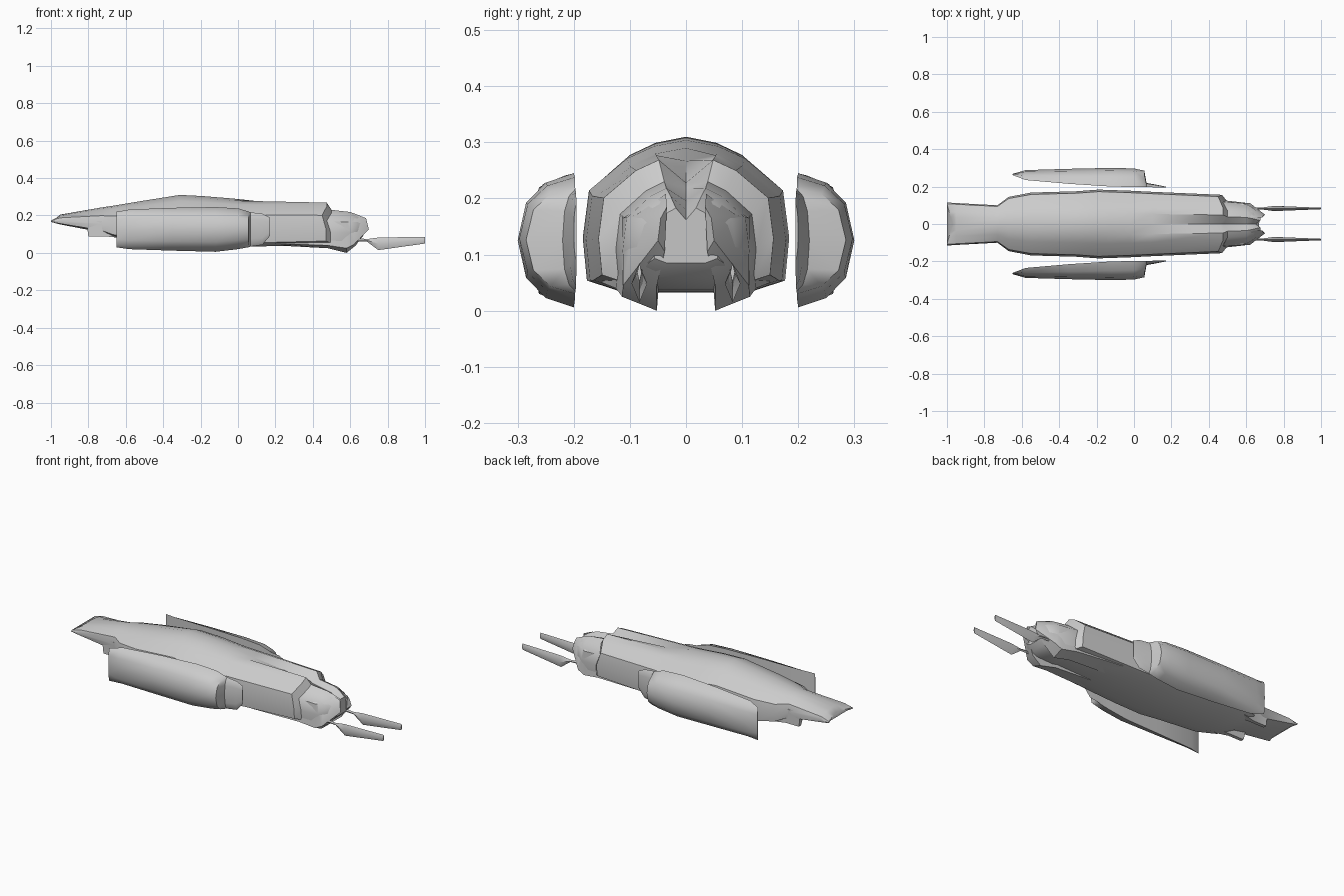
import bpy, bmesh, math


def finish(name, bm, angle):
    bmesh.ops.recalc_face_normals(bm, faces=bm.faces)
    me = bpy.data.meshes.new(name)
    bm.to_mesh(me)
    bm.free()
    ob = bpy.data.objects.new(name, me)
    bpy.context.collection.objects.link(ob)
    bpy.ops.object.select_all(action='DESELECT')
    ob.select_set(True)
    bpy.context.view_layer.objects.active = ob
    bpy.ops.object.shade_smooth_by_angle(angle=math.radians(angle))
    return ob


def loft(name, rings, angle=40, mirrored=False):
    bm = bmesh.new()
    vs = [[bm.verts.new(p) for p in r] for r in rings]
    for a, b in zip(vs, vs[1:]):
        n = len(a)
        for i in range(n):
            j = (i + 1) % n
            bm.faces.new((a[i], a[j], b[j], b[i]))
    bm.faces.new(vs[0])
    bm.faces.new(vs[-1])
    ob = finish(name, bm, angle)
    if mirrored:
        ob.modifiers.new("mirror", 'MIRROR').use_axis = (False, True, False)
    return ob


# half cross-section of the hull: (width fraction, height fraction)
HALF = [(0, 1), (.31, .96), (.57, .88), (.94, .67), (1, .36), (.96, .08), (.6, 0)]


def hull_ring(x, w, top, bot, dip=0, shift=(0,) * 7):
    half = []
    for i, (fy, fz) in enumerate(HALF):
        z = bot + (top - bot) * fz - (dip if i == 0 else 0)
        half.append((x + shift[i], w * fy, z))
    return half + [(px, -py, pz) for px, py, pz in reversed(half[1:])]


# main hull in one skin: wedge tail, grooved spine, serrated collar, notched nose
tail = (.03, .02, .012, 0, 0, 0, .015)
collar = (-.02, 0, 0, -.025, -.005, -.005, 0)
notch = (-.025, 0, 0, 0, 0, -.005, -.01)
loft("hull", [
    hull_ring(-1, .115, .178, .164, shift=tail),
    hull_ring(-.95, .112, .205, .152),
    hull_ring(-.73, .10, .243, .11),
    hull_ring(-.67, .145, .252, .085),
    hull_ring(-.55, .168, .272, .06),
    hull_ring(-.31, .175, .31, .04),
    hull_ring(-.19, .184, .304, .032),
    hull_ring(-.02, .178, .29, .032),
    hull_ring(.1, .172, .287, .034, dip=.02),
    hull_ring(.475, .156, .278, .045, dip=.05, shift=collar),
    hull_ring(.5, .125, .238, .038, dip=.02, shift=collar),
    hull_ring(.6, .113, .226, .04, dip=.03),
    hull_ring(.64, .088, .21, .06, dip=.03),
    hull_ring(.675, .058, .187, .085, dip=.025, shift=notch)])

# cheek fins: four-corner sections, ending in the prongs beside the nose
loft("nose_cheek", [
    [(.2, .03, .2), (.2, .13, .16), (.2, .15, .05), (.2, .05, .04)],
    [(.48, .035, .215), (.48, .115, .17), (.48, .125, .04), (.48, .052, .025)],
    [(.58, .035, .212), (.58, .113, .165), (.58, .114, .025), (.58, .052, 0)],
    [(.63, .036, .208), (.62, .09, .17), (.62, .112, .045), (.63, .053, .04)],
    [(.685, .034, .185), (.69, .045, .165), (.7, .05, .125), (.675, .038, .105)],
], mirrored=True)

# small wedge blocks under the tail
loft("tail_block", [
    [(-.81, .06, .17), (-.81, .1, .17), (-.8, .1, .087), (-.8, .08, .087)],
    [(-.715, .06, .17), (-.715, .1, .17), (-.715, .1, .087), (-.715, .08, .087)],
    [(-.64, .06, .15), (-.64, .13, .15), (-.64, .12, .085), (-.64, .08, .085)],
], mirrored=True)

# side pods: D-shaped sections (x, inner y, outer y, low z, high z)
D = [(0, 0), (.5, .07), (.85, .22), (1, .5), (.85, .78), (.5, .93), (0, 1)]
PODS = [(-.65, .262, .268, .03, .22), (-.58, .235, .288, .02, .232),
        (-.35, .215, .295, .012, .241), (-.12, .2, .3, .006, .245),
        (0, .198, .297, .02, .238), (.055, .198, .285, .03, .222),
        (.067, .197, .22, .034, .217), (.13, .196, .208, .043, .21),
        (.17, .195, .2, .09, .19)]
loft("side_pod", [[(x, a + (b - a) * u, c + (d - c) * v) for u, v in D]
                  for x, a, b, c, d in PODS], mirrored=True)

# guns: diamond sections (x, low z, high z, half width)
GUN = [(.58, .065, .085, .005), (.69, .06, .074, .006), (.75, .015, .082, .014),
       (1, .05, .086, .004)]
loft("gun", [[(x, .083 - w, (a + b) / 2), (x, .083, a),
              (x, .083 + w, (a + b) / 2), (x, .083, b)]
             for x, a, b, w in GUN], mirrored=True)
